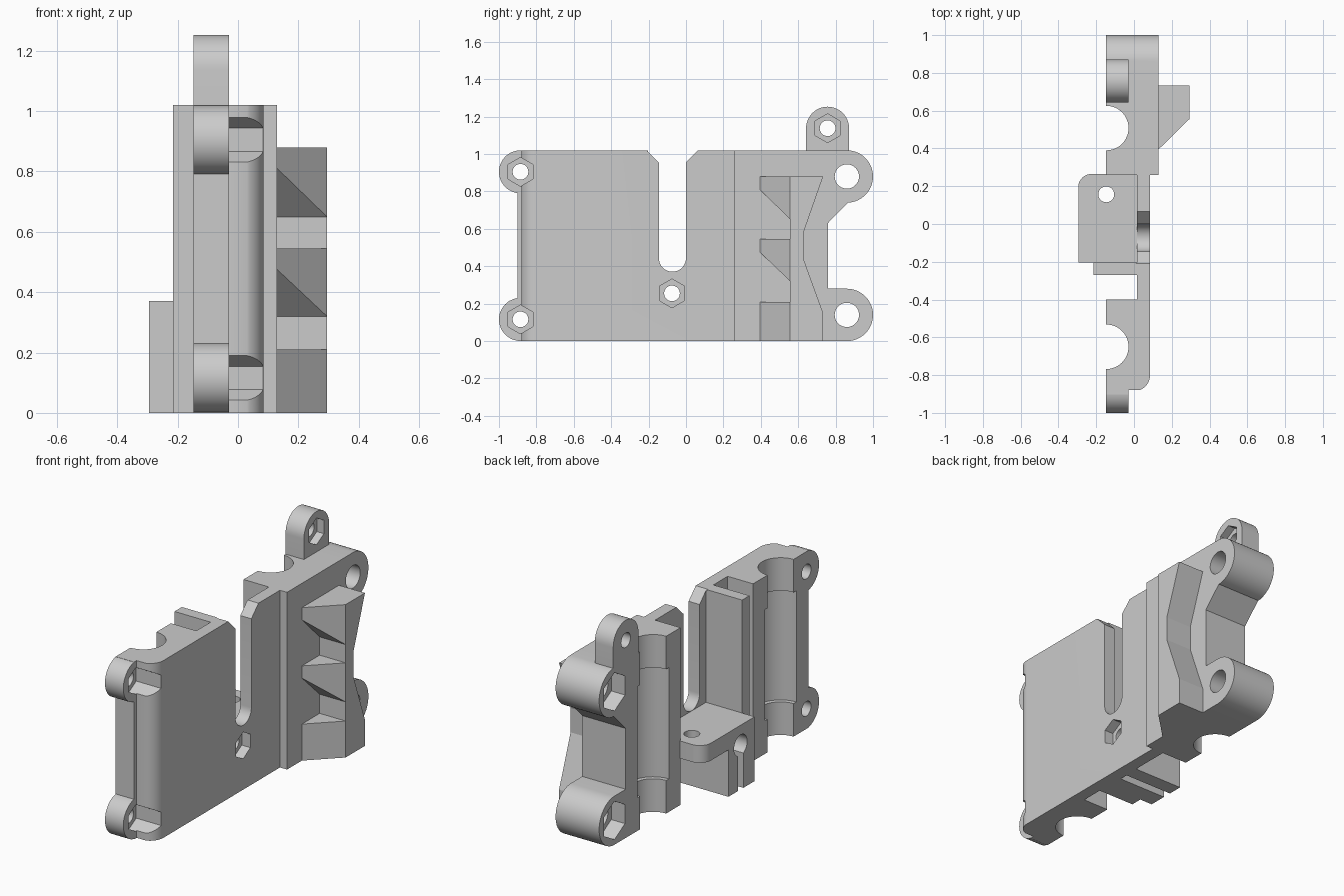
import bpy, bmesh
from math import sin, cos, radians

cube = bpy.data.objects.get("Cube")
if cube:
    bpy.data.objects.remove(cube, do_unlink=True)

grey = bpy.data.materials.new("light_grey_plastic")
grey.use_nodes = True
COLOR = (0.6, 0.6, 0.6, 1)
grey.diffuse_color = COLOR
for node in grey.node_tree.nodes:
    if node.type == 'BSDF_PRINCIPLED':
        node.inputs["Base Color"].default_value = COLOR

TOP = 1.02
BACK = -0.147      # x of the bearing side
EAR = -0.03        # x of the small ears' outer face
OUT = 0.295        # x of the outer rail face


def arc(u, v, r, a, b, n=12):
    return [(u + r * cos(radians(a + (b - a) * i / n)),
             v + r * sin(radians(a + (b - a) * i / n))) for i in range(n + 1)]


def circle(u, v, r, n=48):
    return arc(u, v, r, 0, 360, n)[:-1]


def hexagon(u, v, r):
    return arc(u, v, r, 90, 450, 6)[:-1]


def finish(name, bm):
    bmesh.ops.recalc_face_normals(bm, faces=bm.faces)
    mesh = bpy.data.meshes.new(name)
    bm.to_mesh(mesh)
    bm.free()
    mesh.materials.append(grey)
    ob = bpy.data.objects.new(name, mesh)
    bpy.context.collection.objects.link(ob)
    return ob


def prism(name, points, axis, lo, hi):
    """Extrude an (x, y) outline along z, or a (y, z) outline along x."""
    bm = bmesh.new()
    place = (lambda u, v, w: (u, v, w)) if axis == 'z' else (lambda u, v, w: (w, u, v))
    face = bm.faces.new([bm.verts.new(place(u, v, lo)) for u, v in points])
    new = bmesh.ops.extrude_face_region(bm, geom=[face])["geom"]
    shift = (0, 0, hi - lo) if axis == 'z' else (hi - lo, 0, 0)
    bmesh.ops.translate(bm, vec=shift, verts=[g for g in new if isinstance(g, bmesh.types.BMVert)])
    return finish(name, bm)


def combine(ob, others, operation):
    for other in others:
        mod = ob.modifiers.new("boolean", 'BOOLEAN')
        mod.operation = operation
        mod.solver = 'EXACT'
        mod.object = other
    bpy.context.view_layer.update()
    graph = bpy.context.evaluated_depsgraph_get()
    mesh = bpy.data.meshes.new_from_object(ob.evaluated_get(graph))
    ob.modifiers.clear()
    ob.data = mesh
    for other in others:
        bpy.data.objects.remove(other, do_unlink=True)


# Main plate with bearing housings and belt wall, as one plan outline
plan = [(BACK, -0.902), (EAR, -0.902), (EAR, -0.88)]
plan += arc(0, -0.8, 0.085, -69.3, 0, 12)
plan += [(0.085, 0.26), (0.13, 0.26), (0.13, 0.758), (BACK, 0.758), (BACK, 0.26),
         (0.015, 0.26), (0.015, -0.203), (-0.215, -0.203), (-0.215, -0.27),
         (0.015, -0.27), (0.015, -0.4), (BACK, -0.4)]
carriage = prism("carriage_plate", plan, 'z', 0, TOP)

# Rear lugs with the notch between them
lugs = [(0.7, 0), (0.86, 0)] + arc(0.86, 0.14, 0.14, -90, 90, 24)
lugs += [(0.758, 0.28), (0.758, 0.63), (0.868, 0.742)]
lugs += arc(0.86, 0.88, 0.14, -85, 90, 24) + [(0.7, TOP)]
parts = [prism("rear_lugs", lugs, 'x', BACK, 0.13)]

# Small front ears and the top ear
small_ears = [(-0.885, 0.905), (-0.885, 0.116)]
for y, z in small_ears:
    parts.append(prism("front_ear", circle(y, z, 0.115), 'x', BACK, EAR))
top_ear = [(0.642, 0.95), (0.872, 0.95)] + arc(0.757, 1.138, 0.115, 0, 180, 24)
parts.append(prism("top_ear", top_ear, 'x', BACK, EAR))

# Belt clamp block below a wider flange with one rounded corner
block = [(-0.295, -0.203), (0.03, -0.203), (0.03, 0.035), (-0.295, 0.035)]
parts.append(prism("clamp_block", block, 'z', 0, 0.3))
flange = [(-0.295, -0.203), (0.03, -0.203), (0.03, 0.265)] + arc(-0.225, 0.195, 0.07, 90, 180)
parts.append(prism("clamp_flange", flange, 'z', 0.27, 0.37))
combine(carriage, parts, 'UNION')

# Bearing grooves with a wider pocket in the middle
cuts = []
for y in (0.508, -0.65):
    cuts.append(prism("groove", circle(BACK, y, 0.118), 'z', -0.1, 1.1))
    cuts.append(prism("pocket", circle(BACK, y, 0.143), 'z', 0.19, 0.83))

# Tall slot with chamfered mouth
slot = arc(-0.0725, 0.4435, 0.0725, 180, 360, 16)
slot += [(0, 0.955), (0.065, TOP), (0.065, 1.1), (-0.21, 1.1), (-0.21, TOP), (-0.145, 0.955)]
cuts.append(prism("slot", slot, 'x', 0.01, 0.2))

# Small screw holes with nut recesses on the +x side
for y, z, depth in [(*p, -0.075) for p in small_ears] + [(0.757, 1.138, -0.075), (-0.075, 0.255, 0.03)]:
    cuts.append(prism("screw_hole", circle(y, z, 0.042, 32), 'x', -0.4, 0.3))
    cuts.append(prism("nut_recess", hexagon(y, z, 0.077), 'x', depth, 0.3))

# Large holes in the rear lugs with nut recesses on the -x side
for z in (0.88, 0.14):
    cuts.append(prism("lug_hole", circle(0.86, z, 0.065, 40), 'x', -0.4, 0.3))
    cuts.append(prism("lug_nut_recess", hexagon(0.86, z, 0.11), 'x', -0.3, -0.06))

# Keyhole and vertical hole in the clamp block
cuts.append(prism("keyhole", circle(-0.075, 0.255, 0.06, 32), 'x', -0.4, -0.02))
key = [(-0.1, -0.1), (-0.05, -0.1), (-0.05, 0.25), (-0.1, 0.25)]
cuts.append(prism("key_slot", key, 'x', -0.4, 0.01))
cuts.append(prism("vertical_hole", circle(-0.147, 0.157, 0.042, 32), 'z', -0.1, 0.5))
combine(carriage, cuts, 'DIFFERENCE')

# Outer rail with a pinched rear edge
rail = [(0.557, 0), (0.733, 0), (0.733, 0.15), (0.628, 0.44), (0.628, 0.58), (0.733, 0.88), (0.557, 0.88)]
prism("outer_rail", rail, 'x', 0.13, OUT)

# Three tapered ribs
for top, tip, root in ((0.88, 0.81, 0.65), (0.545, 0.475, 0.32), (0.21, 0, 0)):
    bm = bmesh.new()
    for x, y, low in ((0.13, 0.395, tip), (0.13, 0.557, root), (OUT, 0.557, root)):
        for z in (low, top):
            bm.verts.new((x, y, z))
    bmesh.ops.convex_hull(bm, input=bm.verts)
    bmesh.ops.dissolve_limit(bm, angle_limit=0.01, verts=bm.verts, edges=bm.edges)
    finish("tapered_rib", bm)

# Smooth round faces, keep hard edges
bpy.ops.object.select_all(action='DESELECT')
carriage.select_set(True)
bpy.context.view_layer.objects.active = carriage
bpy.ops.object.shade_smooth_by_angle(angle=radians(25))
